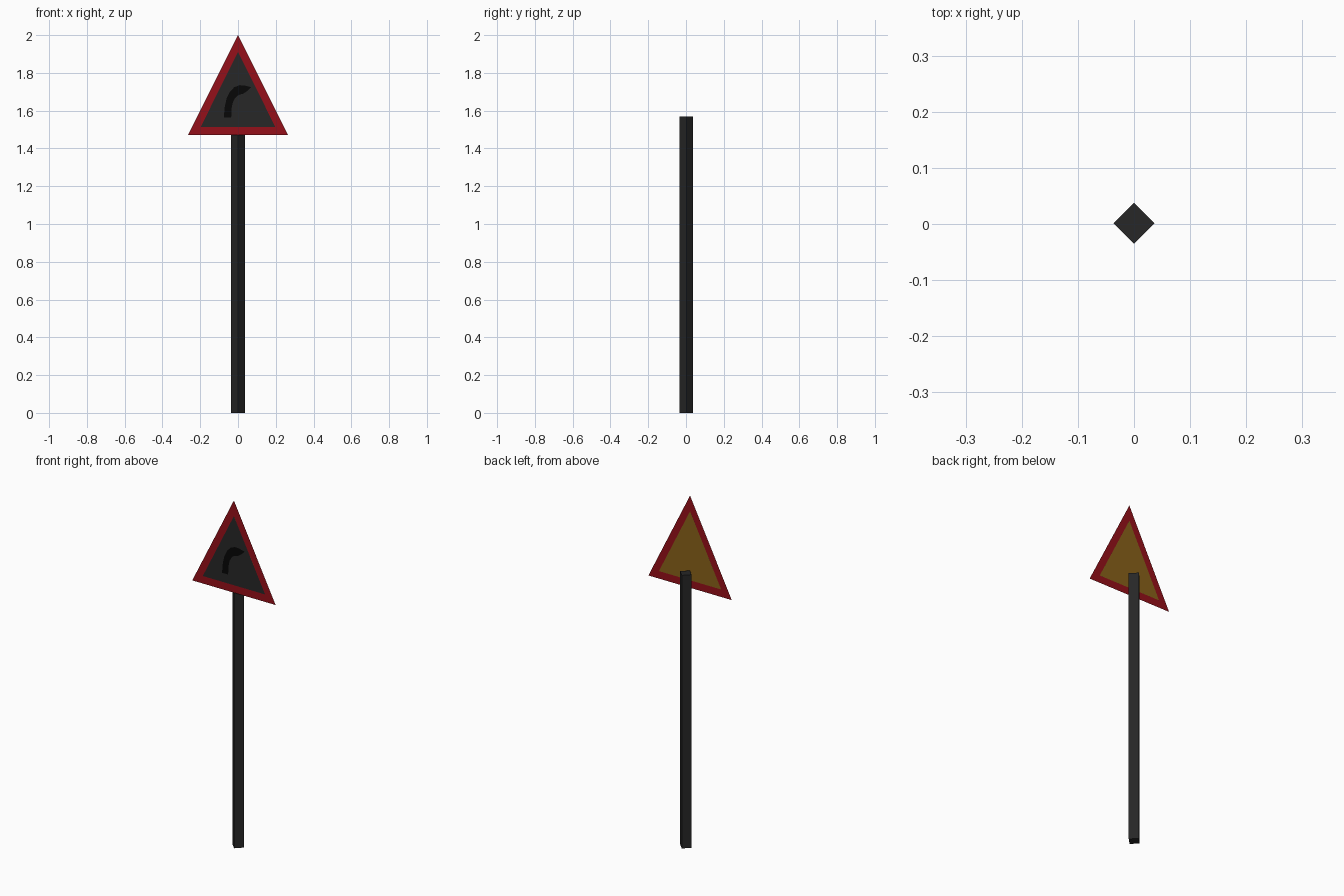
import bpy, bmesh, math

if "Cube" in bpy.data.objects:
    bpy.data.objects.remove(bpy.data.objects["Cube"])


def paint(obj, name, rgb):
    mat = bpy.data.materials.new(name)
    mat.diffuse_color = (*rgb, 1)
    mat.use_nodes = True
    mat.node_tree.nodes["Principled BSDF"].inputs["Base Color"].default_value = mat.diffuse_color
    obj.data.materials.append(mat)


def flat_part(name, points, faces, y):
    """Thin sheet part drawn in the x-z plane at depth y."""
    mesh = bpy.data.meshes.new(name)
    mesh.from_pydata([(x, y, z) for x, z in points], [], faces)
    obj = bpy.data.objects.new(name, mesh)
    bpy.context.collection.objects.link(obj)
    return obj


# Square post, turned corner-on to the front
bm = bmesh.new()
R, H = 0.0365, 1.57
base = [bm.verts.new((R * math.cos(a), R * math.sin(a) + 0.0015, 0))
        for a in (i * math.pi / 2 for i in range(4))]
face = bm.faces.new(base)
top = bmesh.ops.extrude_face_region(bm, geom=[face])["geom"]
bmesh.ops.translate(bm, vec=(0, 0, H),
                    verts=[v for v in top if isinstance(v, bmesh.types.BMVert)])
bmesh.ops.recalc_face_normals(bm, faces=bm.faces)
mesh = bpy.data.meshes.new("post")
bm.to_mesh(mesh)
bm.free()
post = bpy.data.objects.new("post", mesh)
bpy.context.collection.objects.link(post)
paint(post, "post_black", (0.02, 0.02, 0.02))

# Triangular warning sign: red border ring
outer = [(-0.265, 1.47), (0.265, 1.47), (0, 2.0)]
inner = [(-0.198, 1.513), (0.198, 1.513), (0, 1.91)]
ring = [(i, (i + 1) % 3, (i + 1) % 3 + 3, i + 3) for i in range(3)]
border = flat_part("sign_border", outer + inner, ring, -0.037)
paint(border, "border_red", (0.3, 0.005, 0.01))

# Inner panel: dark front, amber back
front = flat_part("sign_panel_front", inner, [(0, 1, 2)], -0.0372)
paint(front, "panel_dark", (0.02, 0.02, 0.02))
back = flat_part("sign_panel_back", inner, [(2, 1, 0)], -0.0368)
paint(back, "panel_amber", (0.25, 0.12, 0.01))

# Bend-to-the-right arrow: left and right edges of a curved strip
left = [(-0.075, 1.565), (-0.070, 1.622), (-0.060, 1.665), (-0.043, 1.700),
        (-0.020, 1.724), (0.008, 1.735), (0.035, 1.733), (0.070, 1.724)]
right = [(-0.036, 1.565), (-0.033, 1.618), (-0.027, 1.645), (-0.016, 1.667),
         (-0.002, 1.680), (0.010, 1.685), (0.028, 1.690), (0.046, 1.702)]
n = len(left)
strip = [(i, n + i, n + i + 1, i + 1) for i in range(n - 1)]
arrow = flat_part("bend_arrow", left + right, strip, -0.038)
paint(arrow, "arrow_black", (0.002, 0.002, 0.002))
